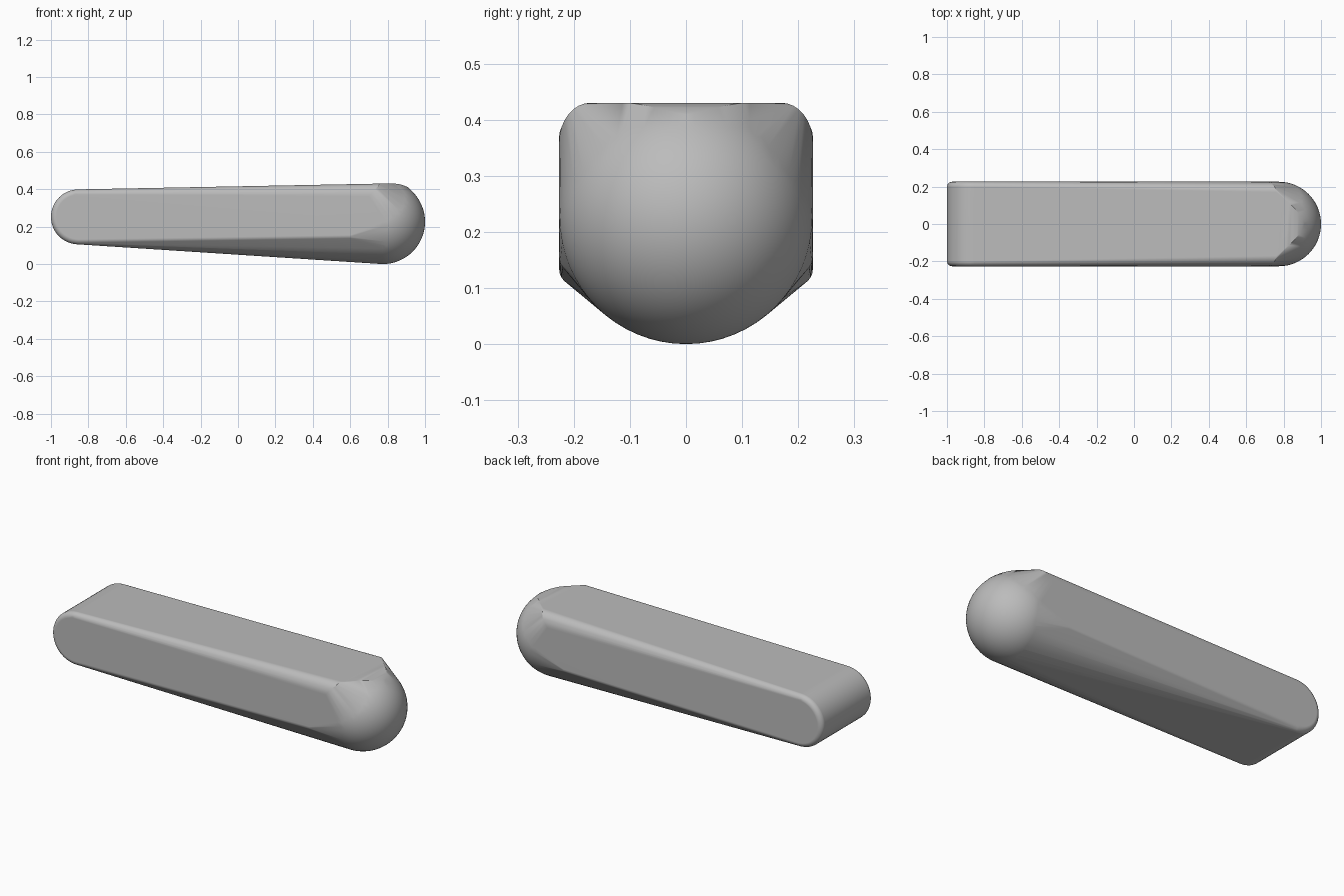
import bpy, bmesh
from math import sin, cos, pi, sqrt

cube = bpy.data.objects.get("Cube")
if cube:
    bpy.data.objects.remove(cube)

HALF = 0.226      # half width, also the nose radius
TOP = 0.43        # height of the top at the nose
NOSE_X = 0.774    # centre of the ball nose


def top_limit(x):
    """Top plane that rolls over slightly towards the nose."""
    return TOP - 3.2 * max(0, x - 0.83) ** 2


points = []


def add_pair(x, y, z):
    points.extend([(x, y, z), (x, -y, z)])


# Rear end: wide cylinder with rounded rims
REAR_R, RIM = 0.147, 0.028
for i in range(48):
    a = 2 * pi * i / 48
    for j in range(7):
        b = pi / 2 * j / 6
        r = REAR_R - RIM * (1 - cos(b))
        add_pair(-1 + REAR_R + r * cos(a), HALF - RIM * (1 - sin(b)), 0.252 + r * sin(a))

# Ball nose, cut by the top
for i in range(64):
    a = 2 * pi * i / 64
    for j in range(33):
        b = pi * j / 32
        x = NOSE_X + HALF * sin(b) * cos(a)
        y = HALF * sin(b) * sin(a)
        z = HALF - HALF * cos(b)
        if z <= top_limit(x):
            points.append((x, y, z))

# Rounded shoulders beside the nose
for j in range(9):
    b = pi / 2 * j / 8
    add_pair(0.70 + 0.06 * sin(b), HALF - 0.056 * (1 - cos(b)), TOP - 0.07 * (1 - sin(b)))

# Front border of the top face, narrowing to the nose
for j in range(13):
    y = 0.17 * j / 12
    x = 0.91 - 0.15 * (y / 0.17) ** 1.5
    add_pair(x, y, top_limit(x))

# Lower corners of the flat sides
for j in range(5):
    b = pi / 2 * j / 4
    add_pair(0.60, HALF - 0.02 * (1 - cos(b)), 0.155 - 0.025 * sin(b))

# Stretch one skin around all the parts
bm = bmesh.new()
for p in points:
    bm.verts.new(p)
bmesh.ops.remove_doubles(bm, verts=bm.verts, dist=0.0005)
hull = bmesh.ops.convex_hull(bm, input=bm.verts, use_existing_faces=False)
inner = {g for g in hull["geom_interior"] + hull["geom_unused"] if isinstance(g, bmesh.types.BMVert)}
bmesh.ops.delete(bm, geom=list(inner), context='VERTS')
bmesh.ops.dissolve_limit(bm, angle_limit=0.01, verts=bm.verts, edges=bm.edges)
bmesh.ops.recalc_face_normals(bm, faces=bm.faces)
mesh = bpy.data.meshes.new("rounded_bar")
bm.to_mesh(mesh)
bm.free()
bar = bpy.data.objects.new("rounded_bar", mesh)
bpy.context.collection.objects.link(bar)

# Plain grey
grey = bpy.data.materials.new("light_grey")
grey.use_nodes = True
colour = (0.5, 0.5, 0.5, 1)
grey.diffuse_color = colour
grey.node_tree.nodes["Principled BSDF"].inputs["Base Color"].default_value = colour
mesh.materials.append(grey)

# Smooth shading with large faces kept flat
bpy.ops.object.select_all(action='DESELECT')
bar.select_set(True)
bpy.context.view_layer.objects.active = bar
bpy.ops.object.shade_smooth_by_angle(angle=0.45)
weighted = bar.modifiers.new("weighted_normals", 'WEIGHTED_NORMAL')
weighted.keep_sharp = True
